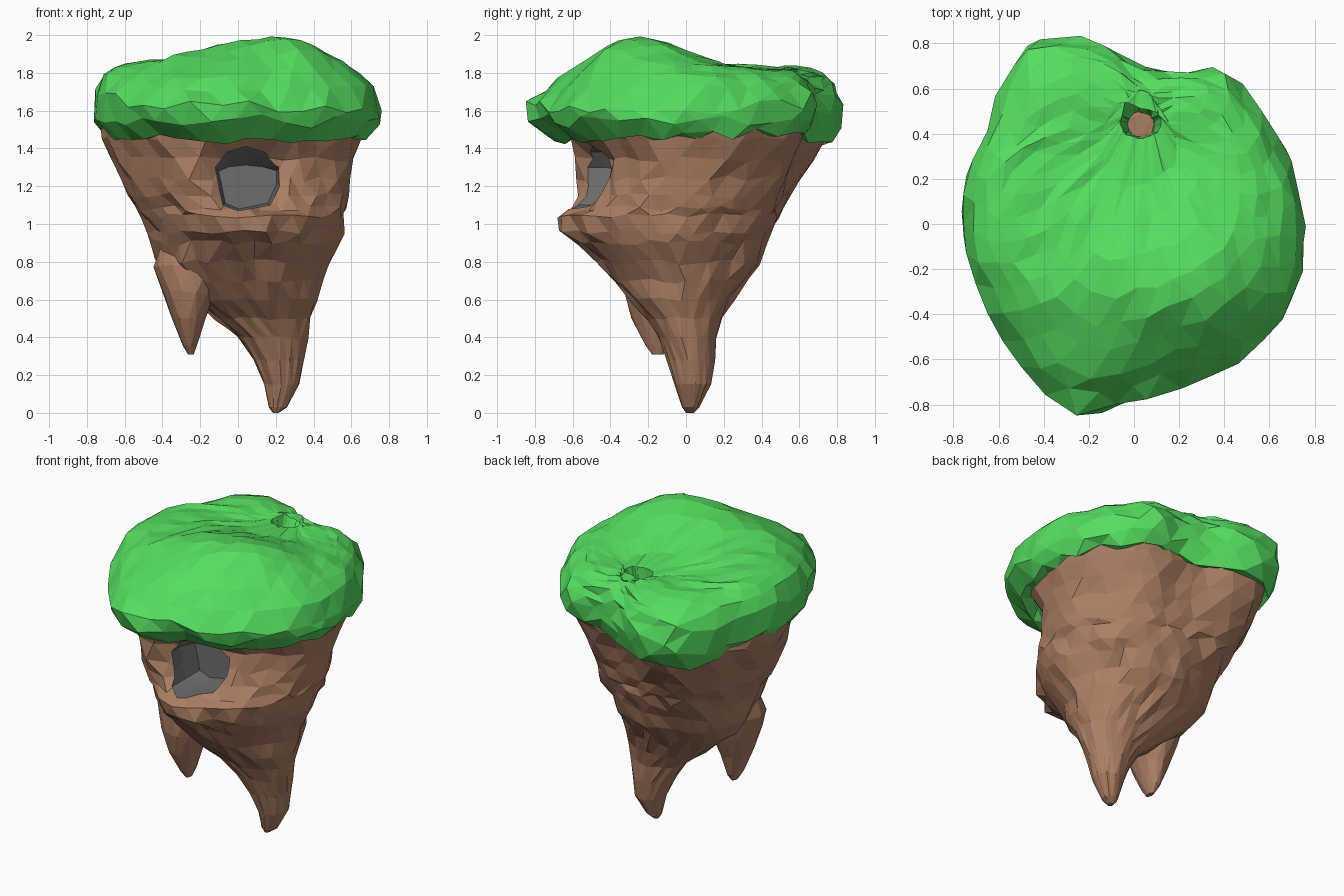
import bpy, bmesh, math, random
from mathutils import Vector

if "Cube" in bpy.data.objects:
    bpy.data.objects.remove(bpy.data.objects["Cube"])

random.seed(4)


def material(name, col):
    m = bpy.data.materials.new(name)
    m.diffuse_color = (*col, 1)
    m.use_nodes = True
    m.node_tree.nodes["Principled BSDF"].inputs["Base Color"].default_value = m.diffuse_color
    return m


GRASS = material("grass green", (0.09, 0.73, 0.115))
EARTH = material("earth brown", (0.41, 0.21, 0.125))
STONE = material("cave grey", (0.155, 0.155, 0.155))

# island outline seen from above: radius every 15 degrees
OUTLINE = [.75, .755, .74, .765, .785, .70, .71, .86, .95, .83, .75, .775,
           .765, .755, .75, .77, .84, .88, .78, .75, .755, .765, .79, .775]


def outline(t):
    k = (math.degrees(t) % 360) / 15
    i = int(k) % 24
    return OUTLINE[i] + (OUTLINE[(i + 1) % 24] - OUTLINE[i]) * (k - int(k))


def jit(a):
    return random.uniform(-a, a)


def bump(v, centre, width, power=2):
    return math.exp(-abs((v - centre) / width) ** power)


def new_object(name, bm, *mats):
    me = bpy.data.meshes.new(name)
    bm.to_mesh(me)
    bm.free()
    ob = bpy.data.objects.new(name, me)
    bpy.context.collection.objects.link(ob)
    for m in mats:
        me.materials.append(m)
    return ob


def skin(bm, rings, close=(True, True)):
    """Triangle strips between staggered rings, optional end caps."""
    vr = [[bm.verts.new(p) for p in r] for r in rings]
    n = len(vr[0])
    for k, (a, b) in enumerate(zip(vr, vr[1:])):
        for i in range(n):
            j = (i + 1) % n
            if k % 2 == 0:
                tris = (a[i], a[j], b[i]), (a[j], b[j], b[i])
            else:
                tris = (a[i], a[j], b[j]), (a[i], b[j], b[i])
            for t in tris:
                bm.faces.new(t)
    for flag, ring in zip(close, (vr[0], vr[-1])):
        if flag:
            bm.faces.new(ring)
    bmesh.ops.recalc_face_normals(bm, faces=bm.faces)


def lofted(name, table, n, shape):
    """Loft through (z, xmin, xmax, ymin, ymax) rows."""
    rings = []
    for k, (z, x0, x1, y0, y1) in enumerate(table):
        cx, cy, rx, ry = (x0 + x1) / 2, (y0 + y1) / 2, (x1 - x0) / 2, (y1 - y0) / 2
        a = min(0.018, min(rx, ry) * 0.045)
        ring = []
        for i in range(n):
            t = math.tau * (i + 0.5 * (k % 2)) / n
            dz = jit(a) if 0 < k < len(table) - 1 else 0
            ring.append(shape(cx, cy, rx, ry, t, z) + Vector((jit(a), jit(a), dz)))
        rings.append(ring)
    bm = bmesh.new()
    skin(bm, rings)
    return new_object(name, bm, EARTH)


def rock_shape(cx, cy, rx, ry, t, z):
    w = max(0, min(1, (z - 0.8) / 0.6))
    ell = 1 / math.hypot(math.cos(t) / 0.75, math.sin(t) / 0.8)
    m = 1 + (outline(t) / ell - 1) * w
    deg = math.degrees(t)
    m *= 1 + .13 * bump(deg, 148, 26) * bump(z, .95, .35)     # fuller at the back left
    m *= 1 - .12 * bump(deg, 316, 22) * bump(z, 1.28, .22, 4)  # leaner at the front right
    p = Vector((cx + rx * m * math.cos(t), cy + ry * m * math.sin(t), z))
    if p.y < 0:
        # ledge under the cave, hollow around the cave
        ledge = 0.14 * bump(p.x, .06, .25) * bump(z, .995, .085)
        hollow = 0.13 * bump(p.x, .05, .22, 4) * bump(z, 1.26, .17, 6)
        p.y += hollow - ledge
    if p.x > 0.3:  # lump on the right side
        p.x += 0.03 * bump(p.y, -.1, .12) * bump(z, .87, .1)
    return p


def plain(cx, cy, rx, ry, t, z):
    return Vector((cx + rx * math.cos(t), cy + ry * math.sin(t), z))


# hanging rock with its main point
rock = lofted("hanging_rock", [
    (0, .185, .215, 0, .04), (.03, .165, .26, -.02, .07), (.15, .14, .325, -.06, .13),
    (.28, .08, .345, -.1, .15), (.4, 0, .37, -.15, .155), (.5, -.12, .39, -.2, .19),
    (.6, -.24, .42, -.3, .25), (.7, -.35, .44, -.38, .32), (.8, -.42, .46, -.46, .38),
    (.9, -.43, .51, -.53, .43), (.96, -.45, .54, -.55, .455), (1.04, -.48, .56, -.58, .49),
    (1.085, -.51, .57, -.59, .51), (1.15, -.55, .58, -.6, .54), (1.24, -.6, .59, -.6, .59),
    (1.34, -.65, .61, -.59, .64), (1.45, -.7, .65, -.6, .7), (1.56, -.71, .68, -.63, .74)], 32, rock_shape)

# second, shorter point
spike = lofted("second_point", [
    (.31, -.265, -.235, -.18, -.12), (.36, -.295, -.215, -.22, -.08), (.5, -.35, -.175, -.29, -.03),
    (.64, -.4, -.12, -.33, .03), (.78, -.44, -.05, -.34, .07), (.88, -.41, 0, -.3, .08)], 12, plain)

# cave cutter: outline in x, z, narrowing towards a back wall
MOUTH = [(-.12, 1.3), (-.1, 1.19), (-.08, 1.1), (0, 1.07), (.17, 1.1),
         (.22, 1.2), (.22, 1.31), (.14, 1.38), (.04, 1.41), (-.06, 1.38)]
bm = bmesh.new()
skin(bm, [[Vector((x, -1, z)) for x, z in MOUTH],
          [Vector((x, -.43, z)) for x, z in MOUTH],
          [Vector((.05 + (x - .05) * .9, -.3, min(z + .01, 1.27 + (z - 1.27) * .3))) for x, z in MOUTH]])
cave = new_object("cave_cutter", bm, STONE)

bpy.context.view_layer.objects.active = rock
for op, other in (("UNION", spike), ("DIFFERENCE", cave)):
    mod = rock.modifiers.new(op.lower(), "BOOLEAN")
    mod.operation, mod.object, mod.solver = op, other, "EXACT"
    mod.material_mode = "TRANSFER"
    bpy.ops.object.modifier_apply(modifier=mod.name)
    bpy.data.objects.remove(other)

# open the hidden top of the rock and make flat triangles
bm = bmesh.new()
bm.from_mesh(rock.data)
bmesh.ops.delete(bm, geom=[f for f in bm.faces if all(v.co.z > 1.53 for v in f.verts)], context="FACES")
bmesh.ops.triangulate(bm, faces=bm.faces)
bm.to_mesh(rock.data)
bm.free()


# grass cap: hill towards the front, flatter at the back, rings grow from the pit
def hill(x, y):
    wx = 0.58 if x < 0.25 else 0.3
    top = 1.84 + 0.16 * bump(x, .25, wx) * bump(y, -.27, .33)
    return top - .04 * bump(x, .1, .35) * bump(y, .33, .17) + .03 * bump(x, -.65, .15) * bump(y, .25, .25)


PIT = Vector((.03, .45))
N = 34
rings = []
for k, f in enumerate((0, .1, .22, .35, .48, .6, .7, .79, .87, .94, 1.0, .985, .925, .85)):
    ring = []
    for i in range(N):
        t = math.tau * (i + 0.5 * (k % 2)) / N
        front = max(0, -math.sin(t))
        edge = Vector((math.cos(t), math.sin(t))) * outline(t)
        x, y = PIT.lerp(edge, f) if k < 10 else edge * (f - (k > 11) * (.12 * front))
        if k == 0:  # pit floor
            x, y = PIT.x + .06 * math.cos(t), PIT.y - .01 + .055 * math.sin(t)
            z = 1.66
        elif k == 1:  # pit rim, wider at the back
            x, y = PIT.x + .09 * math.cos(t), PIT.y + (.14 if y > PIT.y else .07) * math.sin(t)
            z = 1.82
        elif k <= 10:
            a = math.atan2(y, x)
            q = min(1, math.hypot(x, y) / outline(a))
            h = hill(x, y)
            left = max(0, -math.cos(a))
            rim = 1.62 + .06 * left ** 2
            e = .62 - .2 * left ** 2 + (.38 if a < 0 else .15) * abs(math.sin(a))
            z = rim + (h - rim) * (1 - q ** (7 + 2.5 * math.sin(a))) ** e
            if k == 10:
                z += jit(.04)
        else:
            corner = 0.08 * bump(math.degrees(t), 122, 25)
            z = (1.545 - corner * .4, 1.475 - corner - .03 * front, 1.475)[k - 11] + jit(.03)
        a = 0.004 if k < 2 else 0.016 * min(1, .35 + f)
        ring.append(Vector((x + jit(a), y + jit(a), z + jit(a * .7))))
    rings.append(ring)
bm = bmesh.new()
skin(bm, rings, (True, False))
# brown pit floor
for f in bm.faces:
    f.material_index = int(len(f.verts) > 4)
bmesh.ops.triangulate(bm, faces=[f for f in bm.faces if len(f.verts) > 4])
new_object("grass_cap", bm, GRASS, EARTH)
